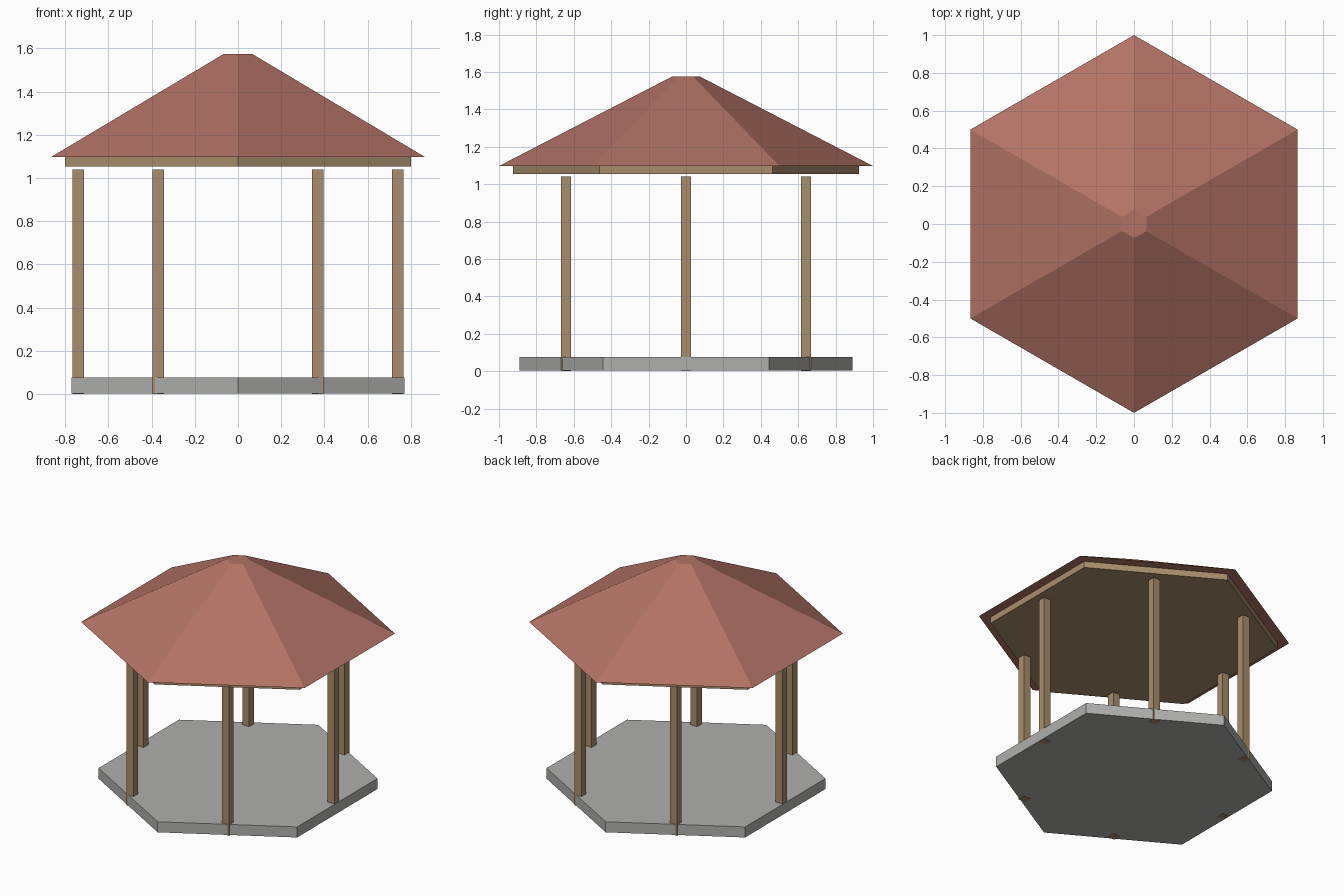
import bpy
import bmesh
import math

if "Cube" in bpy.data.objects:
    bpy.data.objects.remove(bpy.data.objects["Cube"])


def material(name, rgb):
    m = bpy.data.materials.new(name)
    m.diffuse_color = (*rgb, 1)
    m.use_nodes = True
    m.node_tree.nodes["Principled BSDF"].inputs["Base Color"].default_value = m.diffuse_color
    return m


red = material("roof red", (0.45, 0.17, 0.13))
wood = material("wood brown", (0.40, 0.27, 0.15))
grey = material("stone grey", (0.43, 0.43, 0.42))


def prism(name, mat, sides, start, r_low, r_top, z_low, z_top, x=0, y=0):
    """Closed prism or frustum with its first corner at the start angle."""
    bm = bmesh.new()
    rings = []
    for r, z in ((r_low, z_low), (r_top, z_top)):
        angles = [math.radians(start) + i * math.tau / sides for i in range(sides)]
        rings.append([bm.verts.new((x + r * math.cos(a), y + r * math.sin(a), z))
                      for a in angles])
    low, top = rings
    bm.faces.new(low[::-1])
    bm.faces.new(top)
    for i in range(sides):
        j = (i + 1) % sides
        bm.faces.new((low[i], low[j], top[j], top[i]))
    mesh = bpy.data.meshes.new(name)
    bm.to_mesh(mesh)
    bm.free()
    mesh.materials.append(mat)
    obj = bpy.data.objects.new(name, mesh)
    bpy.context.collection.objects.link(obj)
    return obj


# Hexagonal floor, roof beam and hipped roof, corners on the y axis
prism("floor_slab", grey, 6, 90, 0.889, 0.889, 0.003, 0.077)
prism("roof_beam", wood, 6, 90, 0.924, 0.924, 1.053, 1.097)
prism("roof", red, 6, 90, 1.0, 0.075, 1.097, 1.575)

# Six square posts, one at the middle of each side
POST_RING, POST_WIDTH = 0.74, 0.053
for i in range(6):
    a = i * math.tau / 6
    r = POST_WIDTH / math.sqrt(2)
    prism(f"post_{i + 1}", wood, 4, 45, r, r, 0.0, 1.04,
          POST_RING * math.cos(a), POST_RING * math.sin(a))
